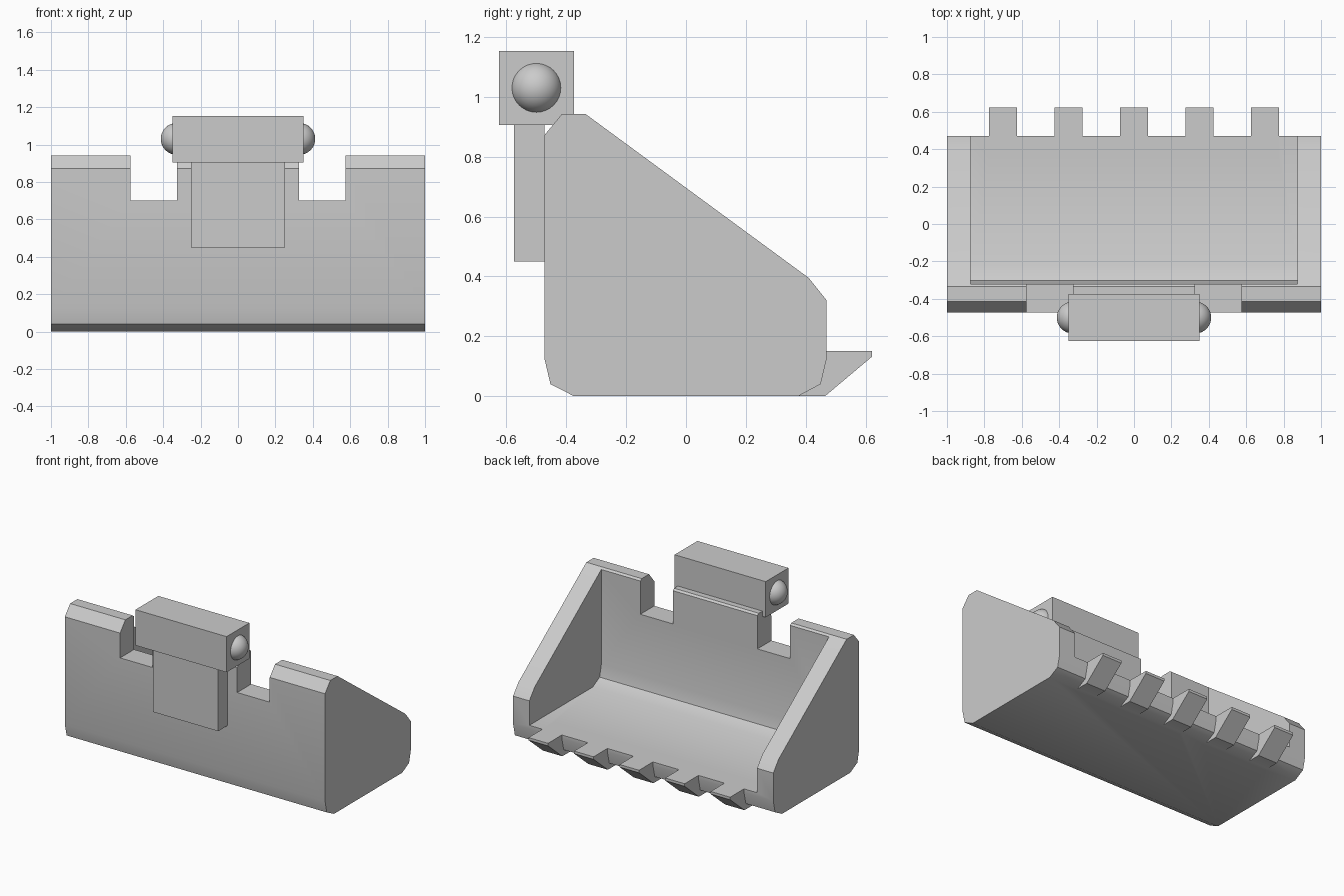
import bpy
import bmesh
import math

if "Cube" in bpy.data.objects:
    bpy.data.objects.remove(bpy.data.objects["Cube"])

GREY = (0.6, 0.6, 0.6, 1)
steel = bpy.data.materials.new("Grey steel")
steel.use_nodes = True
steel.diffuse_color = GREY
steel.node_tree.nodes["Principled BSDF"].inputs["Base Color"].default_value = GREY


def extrude(name, profile, x0, x1):
    """Extrude a (y, z) profile along x."""
    bm = bmesh.new()
    face = bm.faces.new([bm.verts.new((x0, y, z)) for y, z in profile])
    moved = bmesh.ops.extrude_face_region(bm, geom=[face])["geom"]
    verts = [v for v in moved if isinstance(v, bmesh.types.BMVert)]
    bmesh.ops.translate(bm, verts=verts, vec=(x1 - x0, 0, 0))
    bmesh.ops.recalc_face_normals(bm, faces=bm.faces)
    mesh = bpy.data.meshes.new(name)
    bm.to_mesh(mesh)
    bm.free()
    mesh.materials.append(steel)
    obj = bpy.data.objects.new(name, mesh)
    bpy.context.collection.objects.link(obj)
    return obj


def box(name, x, y0, y1, z0, z1):
    return extrude(name, [(y0, z0), (y1, z0), (y1, z1), (y0, z1)], -x, x)


def select(obj):
    bpy.ops.object.select_all(action="DESELECT")
    obj.select_set(True)
    bpy.context.view_layer.objects.active = obj


def combine(target, tool, operation):
    select(target)
    mod = target.modifiers.new("combine", "BOOLEAN")
    mod.operation = operation
    mod.solver = "EXACT"
    mod.object = tool
    bpy.ops.object.modifier_apply(modifier=mod.name)
    bpy.data.objects.remove(tool)


# Bucket body with chamfered side outline
outline = [(-0.375, 0), (0.375, 0), (0.45, 0.04), (0.47, 0.125), (0.47, 0.32),
           (0.41, 0.395), (-0.335, 0.942), (-0.415, 0.942), (-0.473, 0.872),
           (-0.473, 0.125), (-0.453, 0.04)]
bucket = extrude("bucket", outline, -1, 1)

# Hollow interior, open at the top and the digging side
hollow = [(-0.32, 0.27), (-0.302, 0.19), (-0.225, 0.15), (1, 0.15),
          (1, 1.5), (-0.32, 1.5)]
combine(bucket, extrude("hollow_cutter", hollow, -0.875, 0.875), "DIFFERENCE")

# Two notches in the rear wall
for a, b in ((-0.575, -0.325), (0.325, 0.575)):
    notch = extrude("notch_cutter", [(-0.7, 0.7), (-0.2, 0.7), (-0.2, 1.2), (-0.7, 1.2)], a, b)
    combine(bucket, notch, "DIFFERENCE")

# Digging teeth
tooth = [(0.35, 0), (0.465, 0), (0.622, 0.132), (0.622, 0.15), (0.35, 0.15)]
for i in range(-2, 3):
    x = i * 0.35
    combine(bucket, extrude("tooth", tooth, x - 0.075, x + 0.075), "UNION")

select(bucket)
bpy.ops.object.shade_smooth_by_angle(angle=math.radians(30))

# Mounting plate and hinge block
box("mounting_plate", 0.25, -0.575, -0.473, 0.45, 0.905)
box("hinge_block", 0.35, -0.625, -0.375, 0.905, 1.153)

# Rounded hinge pins
for side, s in (("left", 1), ("right", -1)):
    bpy.ops.mesh.primitive_uv_sphere_add(segments=32, ring_count=16, radius=0.085,
                                         location=(s * 0.328, -0.5, 1.03),
                                         rotation=(0, math.pi / 2, 0))
    pin = bpy.context.object
    pin.name = side + "_hinge_pin"
    pin.data.materials.append(steel)
    bpy.ops.object.shade_smooth()
